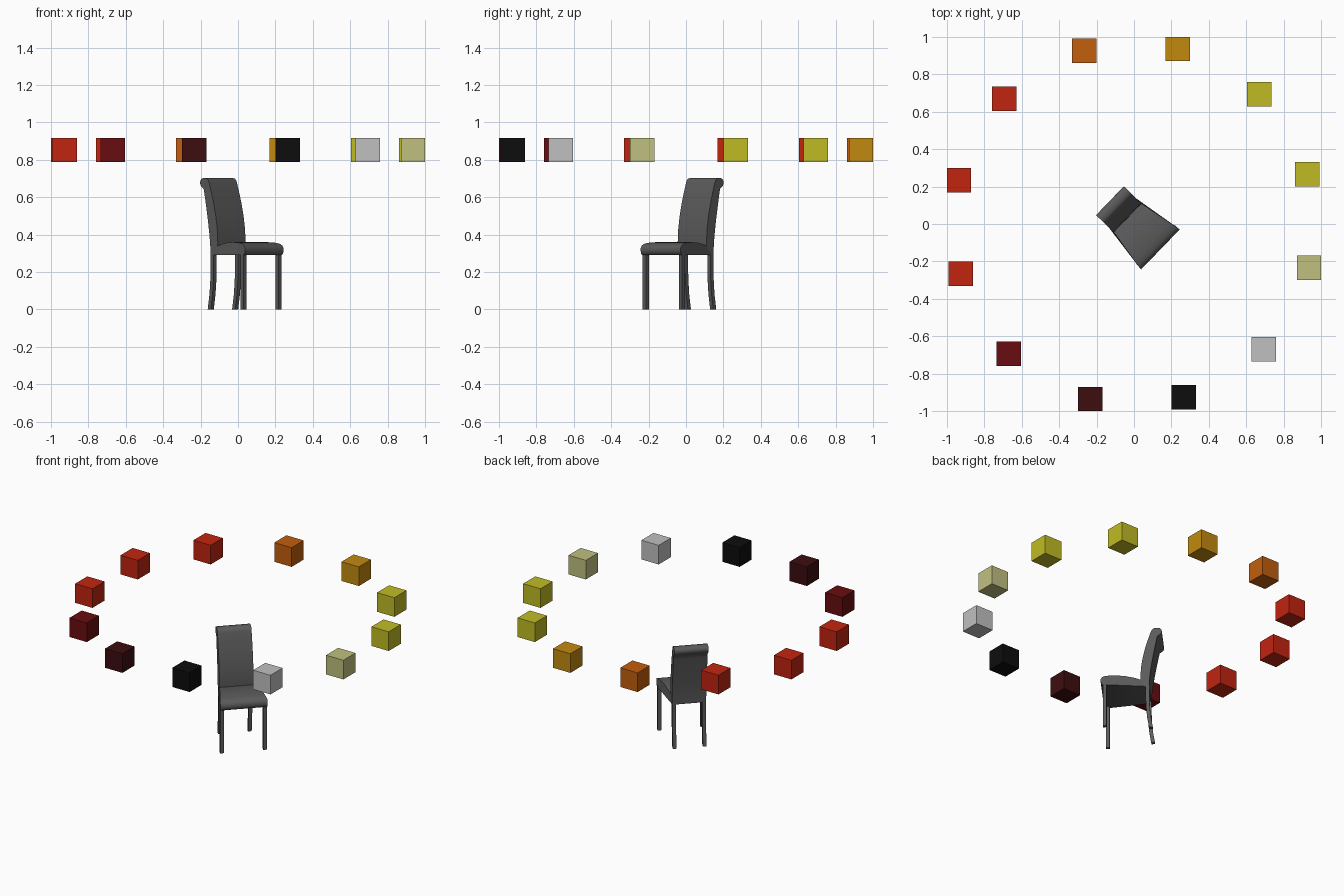
import bpy, bmesh, math

cube = bpy.data.objects.get("Cube")
if cube:
    bpy.data.objects.remove(cube, do_unlink=True)

TURN = math.radians(46)


def material(name, rgb):
    m = bpy.data.materials.new(name)
    m.use_nodes = True
    m.diffuse_color = (*rgb, 1)
    m.node_tree.nodes["Principled BSDF"].inputs["Base Color"].default_value = (*rgb, 1)
    return m


def make_object(name, bm, mat):
    bmesh.ops.recalc_face_normals(bm, faces=bm.faces)
    mesh = bpy.data.meshes.new(name)
    bm.to_mesh(mesh)
    bm.free()
    mesh.materials.append(mat)
    obj = bpy.data.objects.new(name, mesh)
    bpy.context.collection.objects.link(obj)
    return obj


def smooth(obj, angle):
    bpy.ops.object.select_all(action="DESELECT")
    obj.select_set(True)
    bpy.context.view_layer.objects.active = obj
    bpy.ops.object.shade_smooth_by_angle(angle=math.radians(angle))


def side_profile(name, points, half_width, mat):
    """Extrude a (forward, height) outline across the chair's width."""
    bm = bmesh.new()
    left, right = [[bm.verts.new((s * half_width(f), -f, z)) for f, z in points]
                   for s in (-1, 1)]
    bm.faces.new(left)
    bm.faces.new(right[::-1])
    n = len(points)
    for i in range(n):
        j = (i + 1) % n
        bm.faces.new((left[i], right[i], right[j], left[j]))
    obj = make_object(name, bm, mat)
    obj.rotation_euler.z = TURN
    smooth(obj, 45)
    return obj


def leg(name, x, path, half, mat):
    """Square leg swept down a list of (forward, height) points."""
    bm = bmesh.new()
    rings = [[bm.verts.new((x + a * half, -f + b * half, z))
              for a, b in ((-1, -1), (1, -1), (1, 1), (-1, 1))] for f, z in path]
    for r, s in zip(rings, rings[1:]):
        for i in range(4):
            j = (i + 1) % 4
            bm.faces.new((r[i], r[j], s[j], s[i]))
    bm.faces.new(rings[0])
    bm.faces.new(rings[-1])
    obj = make_object(name, bm, mat)
    obj.rotation_euler.z = TURN
    smooth(obj, 30)


# Chair
chair_grey = material("chair grey", (0.105, 0.105, 0.105))


def seat_half_width(f):
    return 0.106 + 0.042 * min(1, max(0, (f + 0.05) / 0.235))


# Seat cushion with a rolled front edge
side_profile("seat", [
    (-0.09, 0.29), (0.18, 0.29), (0.191, 0.297), (0.196, 0.312), (0.195, 0.328),
    (0.187, 0.342), (0.17, 0.351), (0.14, 0.357), (0.09, 0.36), (0.04, 0.358),
    (-0.01, 0.35), (-0.05, 0.339), (-0.09, 0.335)], seat_half_width, chair_grey)

# Curved backrest with a roll at the top rear
side_profile("backrest", [
    (-0.05, 0.29), (-0.047, 0.36), (-0.051, 0.43), (-0.062, 0.5), (-0.078, 0.57),
    (-0.096, 0.63), (-0.111, 0.677), (-0.118, 0.692), (-0.13, 0.701),
    (-0.15, 0.703), (-0.167, 0.7), (-0.176, 0.69), (-0.179, 0.677),
    (-0.174, 0.662), (-0.163, 0.653), (-0.152, 0.645), (-0.146, 0.62),
    (-0.135, 0.56), (-0.121, 0.48), (-0.109, 0.4), (-0.103, 0.34),
    (-0.101, 0.29)], lambda f: 0.107, chair_grey)

# Legs
rear_path = [(-0.09, 0.3), (-0.09, 0.22), (-0.093, 0.15), (-0.099, 0.08), (-0.112, 0)]
for side, s in (("left", 1), ("right", -1)):
    leg("front_leg_" + side, s * 0.135, [(0.17, 0.3), (0.17, 0)], 0.0115, chair_grey)
    leg("rear_leg_" + side, s * 0.094, rear_path, 0.0115, chair_grey)

# Ring of floating colour cubes
colours = {
    "yellow": (0.53, 0.5, 0.018),
    "amber": (0.54, 0.254, 0.005),
    "orange": (0.54, 0.112, 0.004),
    "red": (0.54, 0.018, 0.005),
    "dark red": (0.138, 0.004, 0.005),
    "maroon": (0.048, 0.004, 0.005),
    "black": (0.004, 0.004, 0.004),
    "light grey": (0.53, 0.53, 0.53),
    "khaki": (0.53, 0.53, 0.216),
}
mats = {name: material(name, rgb) for name, rgb in colours.items()}
order = ["yellow", "yellow", "amber", "orange", "red", "red", "red",
         "dark red", "maroon", "black", "light grey", "khaki"]
for i, name in enumerate(order):
    angle = math.radians(16 + 30 * i)
    bm = bmesh.new()
    bmesh.ops.create_cube(bm, size=0.13)
    obj = make_object(f"ring_cube_{i + 1}", bm, mats[name])
    obj.location = (0.964 * math.cos(angle), 0.964 * math.sin(angle), 0.853)
